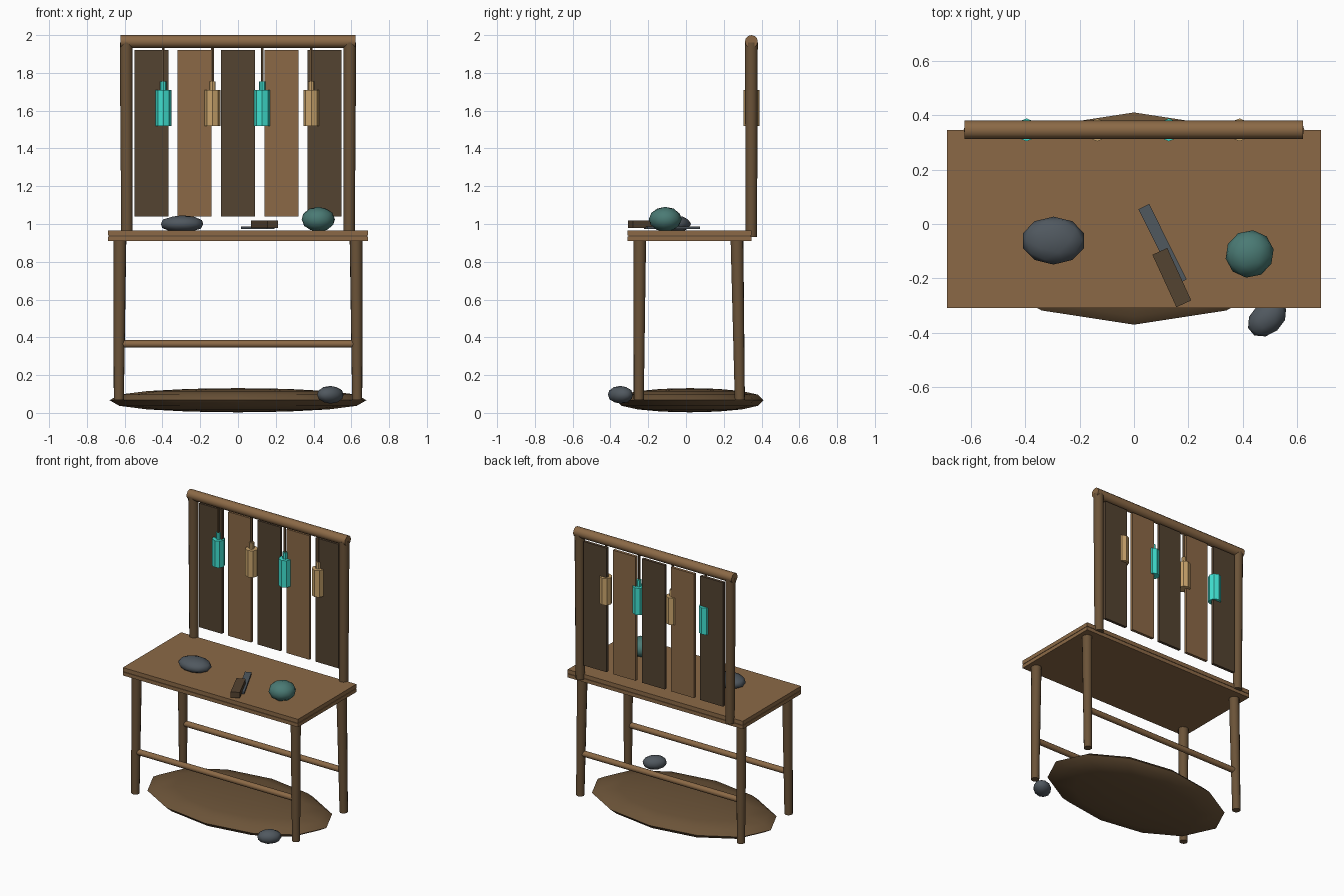
import bpy, bmesh, math
from mathutils import Vector, Matrix

if "Cube" in bpy.data.objects:
    bpy.data.objects.remove(bpy.data.objects["Cube"])


def material(name, rgb):
    # sRGB bytes to linear
    lin = [((c / 255 + 0.055) / 1.055) ** 2.4 for c in rgb] + [1]
    m = bpy.data.materials.new(name)
    m.use_nodes = True
    m.diffuse_color = lin
    m.node_tree.nodes["Principled BSDF"].inputs["Base Color"].default_value = lin
    return m


LIGHT = material("light_wood", (139, 105, 70))
MID = material("mid_wood", (107, 83, 56))
DARK = material("dark_wood", (84, 67, 49))
GREY = material("grey_stone", (80, 88, 95))
GREEN = material("green_stone", (74, 122, 116))
TEAL = material("teal_glass", (64, 224, 208))
TAN = material("tan_glass", (201, 164, 108))


def finish(name, bm, mat, smooth=True, angle=40):
    me = bpy.data.meshes.new(name)
    bmesh.ops.recalc_face_normals(bm, faces=bm.faces)
    bm.to_mesh(me)
    bm.free()
    me.materials.append(mat)
    ob = bpy.data.objects.new(name, me)
    bpy.context.collection.objects.link(ob)
    if smooth:
        bpy.ops.object.select_all(action='DESELECT')
        bpy.context.view_layer.objects.active = ob
        ob.select_set(True)
        bpy.ops.object.shade_smooth_by_angle(angle=math.radians(angle))
    return ob


def box(name, centre, size, mat, turn=0, tilt=0):
    bm = bmesh.new()
    m = (Matrix.Translation(centre) @ Matrix.Rotation(turn, 4, 'Z')
         @ Matrix.Rotation(tilt, 4, 'X') @ Matrix.Diagonal((*size, 1)))
    bmesh.ops.create_cube(bm, size=1, matrix=m)
    return finish(name, bm, mat, False)


def pole(name, a, b, ra, rb, mat, sides=12):
    a, b = Vector(a), Vector(b)
    d = b - a
    m = Matrix.Translation((a + b) / 2) @ d.to_track_quat('Z', 'Y').to_matrix().to_4x4()
    bm = bmesh.new()
    bmesh.ops.create_cone(bm, cap_ends=True, segments=sides, radius1=ra, radius2=rb,
                          depth=d.length, matrix=m)
    return finish(name, bm, mat)


def stone(name, centre, radii, mat, turn=0):
    bm = bmesh.new()
    m = (Matrix.Translation(centre) @ Matrix.Rotation(turn, 4, 'Z')
         @ Matrix.Diagonal((*radii, 1)))
    bmesh.ops.create_icosphere(bm, subdivisions=2, radius=1, matrix=m)
    return finish(name, bm, mat)


# Table top: two layers with a narrow groove between them
box("table_top", (0, 0.018, 0.952), (1.376, 0.655, 0.028), LIGHT)
box("table_groove", (0, 0.018, 0.937), (1.366, 0.645, 0.006), DARK)
box("table_underside", (0, 0.018, 0.9225), (1.376, 0.655, 0.025), LIGHT)

# Tapered legs and the long rails
for side, sx in (("right", -1), ("left", 1)):
    for end, top_y, low_y in (("front", -0.245, -0.25), ("back", 0.27, 0.285)):
        pole(f"{end}_{side}_leg", (sx * 0.631, low_y, 0.068), (sx * 0.625, top_y, 0.91),
             0.027, 0.034, MID)
for end, y in (("front", -0.249), ("back", 0.279)):
    pole(f"{end}_rail", (-0.61, y, 0.365), (0.61, y, 0.365), 0.02, 0.02, LIGHT)

# Back frame
for side, sx in (("right", -1), ("left", 1)):
    pole(f"{side}_post", (sx * 0.588, 0.346, 0.932), (sx * 0.592, 0.346, 1.96),
         0.03, 0.034, MID)
pole("top_beam", (-0.623, 0.346, 1.966), (0.621, 0.346, 1.966), 0.034, 0.034, LIGHT)

# Slats in alternating woods
for i in range(5):
    box(f"slat_{i + 1}", ((i - 2) * 0.229, 0.356, 1.48), (0.18, 0.02, 0.88),
        LIGHT if i % 2 else DARK)

# Hanging bottles with necks and cords
for i, x in enumerate((-0.395, -0.135, 0.128, 0.388)):
    glass = TAN if i % 2 else TEAL
    pole(f"bottle_{i + 1}", (x, 0.346, 1.52), (x, 0.346, 1.71), 0.042, 0.042, glass, 8)
    pole(f"bottle_neck_{i + 1}", (x, 0.346, 1.70), (x, 0.346, 1.755), 0.017, 0.017, glass, 8)
    pole(f"bottle_cord_{i + 1}", (x, 0.342, 1.75), (x, 0.342, 1.95), 0.008, 0.008, MID, 6)

# Stones
stone("table_grey_stone", (-0.296, -0.061, 1.0), (0.118, 0.088, 0.046), GREY)
stone("table_green_stone", (0.425, -0.11, 1.025), (0.09, 0.087, 0.066), GREEN, 0.5)
stone("ground_stone", (0.489, -0.347, 0.096), (0.08, 0.058, 0.047), GREY, 0.7)

# Knife
box("knife_blade", (0.105, -0.075, 0.98), (0.044, 0.31, 0.012), GREY, 0.46)
box("knife_handle", (0.139, -0.197, 0.998), (0.06, 0.212, 0.04), DARK, 0.43)

# Flattened twelve-sided ground mound
bm = bmesh.new()
bmesh.ops.create_uvsphere(bm, u_segments=12, v_segments=8, radius=1)
for v in bm.verts:
    v.co.z = math.copysign(abs(v.co.z) ** 0.8, v.co.z)
    v.co = Vector((v.co.x * 0.68, v.co.y * 0.39 + 0.02, v.co.z * 0.064 + 0.067))
finish("ground_mound", bm, MID, angle=60)
